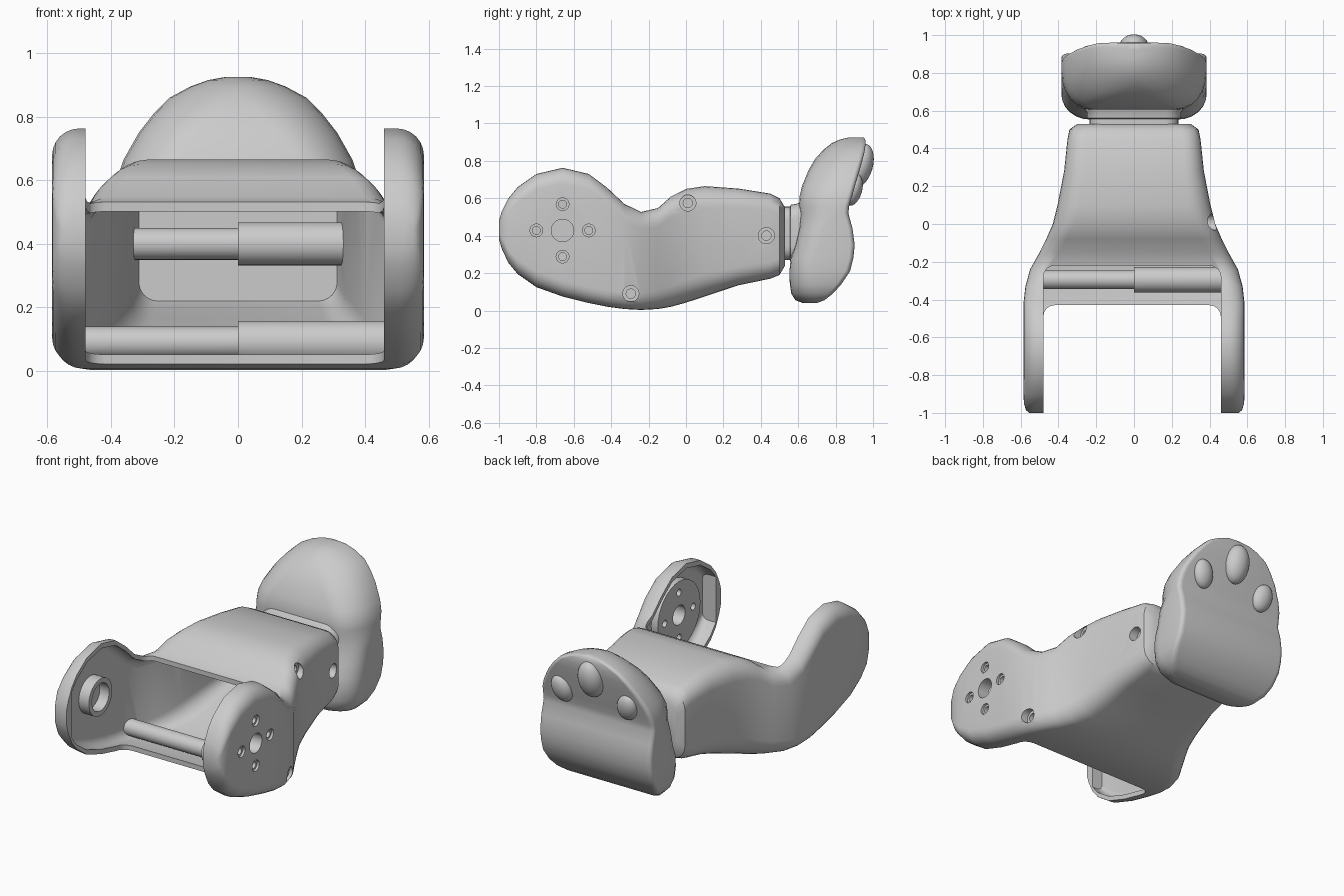
import bpy, bmesh
from math import sin, cos, pi
from mathutils import Matrix, Vector

if "Cube" in bpy.data.objects:
    bpy.data.objects.remove(bpy.data.objects["Cube"])


def make(name, bm):
    bmesh.ops.recalc_face_normals(bm, faces=bm.faces)
    me = bpy.data.meshes.new(name)
    bm.to_mesh(me)
    bm.free()
    ob = bpy.data.objects.new(name, me)
    bpy.context.collection.objects.link(ob)
    return ob


def apply(ob, kind, **props):
    mod = ob.modifiers.new(kind, kind)
    for k, v in props.items():
        setattr(mod, k, v)
    bpy.context.view_layer.objects.active = ob
    bpy.ops.object.modifier_apply(modifier=mod.name)


def cut(ob, cutter):
    apply(ob, 'BOOLEAN', operation='DIFFERENCE', solver='EXACT', object=cutter)


def smooth(ob, angle=0.65):
    bpy.ops.object.select_all(action='DESELECT')
    ob.select_set(True)
    bpy.context.view_layer.objects.active = ob
    bpy.ops.object.shade_smooth_by_angle(angle=angle)


def round_rect(w, lo, hi, low_r, high_r, n=6):
    """Symmetric 2D ring; corner radii (rx, ry) for the low and high sides."""
    pts = []
    for sx, sy, start in ((1, 1, 0), (-1, 1, 1), (-1, -1, 2), (1, -1, 3)):
        rx, ry = high_r if sy > 0 else low_r
        rx = min(rx, w * 0.98)
        ry = min(ry, (hi - lo) * 0.49 if low_r == high_r else (hi - lo) * 0.75)
        cx, cy = sx * (w - rx), (hi - ry if sy > 0 else lo + ry)
        for i in range(n + 1):
            a = (start + i / n) * pi / 2
            pts.append((cx + rx * cos(a), cy + ry * sin(a)))
    return pts


def loft(name, rings):
    bm = bmesh.new()
    rows = [[bm.verts.new(p) for p in ring] for ring in rings]
    n = len(rows[0])
    for a, b in zip(rows, rows[1:]):
        for i in range(n):
            j = (i + 1) % n
            bm.faces.new((a[i], a[j], b[j], b[i]))
    bm.faces.new(rows[0])
    bm.faces.new(rows[-1])
    return make(name, bm)


def rods(name, specs, seg=28):
    """Cylinders along x: (y, z, radius, x0, x1)."""
    bm = bmesh.new()
    for y, z, r, x0, x1 in specs:
        m = Matrix.Translation(((x0 + x1) / 2, y, z)) @ Matrix.Rotation(pi / 2, 4, 'Y')
        bmesh.ops.create_cone(bm, cap_ends=True, segments=seg, radius1=r, radius2=r,
                              depth=x1 - x0, matrix=m)
    return make(name, bm)


# Leg shell: stations along y as (y, half width, bottom, top, corner radius)
stations = [
    (-1.0, .555, .38, .48, .04), (-.985, .572, .33, .53, .06), (-.95, .583, .255, .60, .07),
    (-.90, .585, .195, .66, .08), (-.80, .585, .125, .73, .085), (-.66, .585, .075, .763, .085),
    (-.52, .585, .04, .73, .085), (-.42, .585, .02, .655, .085), (-.33, .575, .008, .57, .085),
    (-.24, .55, .003, .527, .09), (-.15, .50, .008, .548, .10), (-.08, .465, .02, .61, .11),
    (0, .43, .042, .65, .12), (.10, .405, .075, .665, .12), (.28, .37, .135, .652, .10),
    (.45, .352, .17, .625, .09), (.50, .342, .19, .60, .09), (.53, .30, .24, .55, .08)]


def shell_ring(y, w, lo, hi, r):
    return [(x, y, z) for x, z in round_rect(w, lo, hi, (r, r), (r, r))]


shell = loft("leg_shell", [shell_ring(*s) for s in stations])
T = 0.03
cavity = loft("cavity_cutter", [shell_ring(y, w - T, lo + T, hi - T, max(r - T, .03))
                                for y, w, lo, hi, r in stations[2:-1]])

# Screw posts: left half thin, right half thick, left standing in the cavity
posts = [(-.295, .09, .58), (.01, .575, .43), (.43, .40, .353)]
left_posts = rods("left_posts", [(y, z, .05, -.8, .01) for y, z, w in posts])
right_posts = rods("right_posts", [(y, z, .068, 0, .8) for y, z, w in posts])
cut(cavity, left_posts)
cut(cavity, right_posts)
cut(shell, cavity)

# Open front between the two ears
bm = bmesh.new()
side = [(-1.3, -.3), (-.43, -.3), (-.43, .22), (-.22, .46), (-.22, 1.2), (-1.3, 1.2)]
face = bm.faces.new([bm.verts.new((-.48, y, z)) for y, z in side])
ext = bmesh.ops.extrude_face_region(bm, geom=[face])
bmesh.ops.translate(bm, vec=(.94, 0, 0),
                    verts=[v for v in ext['geom'] if isinstance(v, bmesh.types.BMVert)])
opening = make("opening_cutter", bm)
apply(opening, 'BEVEL', width=.06, segments=4, limit_method='ANGLE', angle_limit=1.2)
cut(shell, opening)

# Motor disc inside the right ear, bearing ring inside the left ear
EY, EZ = -.66, .428
disc = rods("ear_disc", [(EY, EZ, .21, .51, .562)], 32)
ring = rods("bearing_ring", [(EY, EZ, .115, -.56, -.485)], 32)
bore = rods("ring_bore", [(EY, EZ, .085, -.55, -.4)], 32)
cut(ring, bore)

# Screw holes on the right side
around = [(EY + .14 * dy, EZ + .14 * dz) for dy, dz in ((1, 0), (-1, 0), (0, 1), (0, -1))]
wide = rods("counterbores", [(y, z, .043, w - .05, .8) for y, z, w in posts]
            + [(y, z, .034, .57, .8) for y, z in around] + [(EY, EZ, .06, .4, .8)])
narrow = rods("pilot_holes", [(y, z, .025, w - .2, .79) for y, z, w in posts]
              + [(y, z, .021, .4, .79) for y, z in around])
for ob in (shell, disc):
    cut(ob, wide)
    cut(ob, narrow)

for helper in (cavity, left_posts, right_posts, opening, bore, wide, narrow):
    bpy.data.objects.remove(helper)

# Ankle neck between shell and paw
ankle = loft("ankle", [shell_ring(*s) for s in (
    (.51, .235, .27, .555, .07), (.555, .235, .27, .555, .07),
    (.56, .25, .255, .565, .08), (.59, .25, .265, .57, .08), (.66, .29, .25, .60, .09))])

# Paw: stations along z as (z, half width, front y, back y)
paw_stations = [
    (.04, .27, .625, .70), (.055, .32, .585, .74), (.09, .355, .563, .785), (.14, .375, .555, .83),
    (.21, .383, .553, .877), (.28, .385, .56, .895), (.35, .385, .585, .902), (.44, .385, .605, .89),
    (.52, .385, .61, .868), (.56, .385, .605, .873), (.61, .379, .607, .888), (.665, .36, .62, .903),
    (.75, .312, .655, .928), (.81, .265, .69, .945), (.86, .215, .735, .957), (.895, .15, .78, .96),
    (.915, .095, .825, .958), (.925, .04, .87, .95)]
paw = loft("paw", [[(x, y, z) for x, y in round_rect(
    w, y0, y1, (.15 + .15 * max(0, z - .5), .13 if z < .5 else .2), (.03, .025))]
    for z, w, y0, y1 in paw_stations])

# Toe pads on the slanted back face
for name, x, z, size in (("middle_toe", 0, .775, (.08, .066, .12)),
                         ("left_toe", -.225, .645, (.065, .045, .088)),
                         ("right_toe", .225, .645, (.065, .045, .088))):
    bm = bmesh.new()
    m = (Matrix.Translation((x, .87 + (z - .55) * .28, z)) @ Matrix.Rotation(-.27, 4, 'X')
         @ Matrix.Rotation(.25 * (x > 0) - .25 * (x < 0), 4, 'Y')
         @ Matrix.Diagonal(Vector(size).to_4d()))
    bmesh.ops.create_uvsphere(bm, u_segments=24, v_segments=14, radius=1, matrix=m)
    smooth(make(name, bm))

for ob in (shell, disc, ring, ankle, paw):
    smooth(ob)
